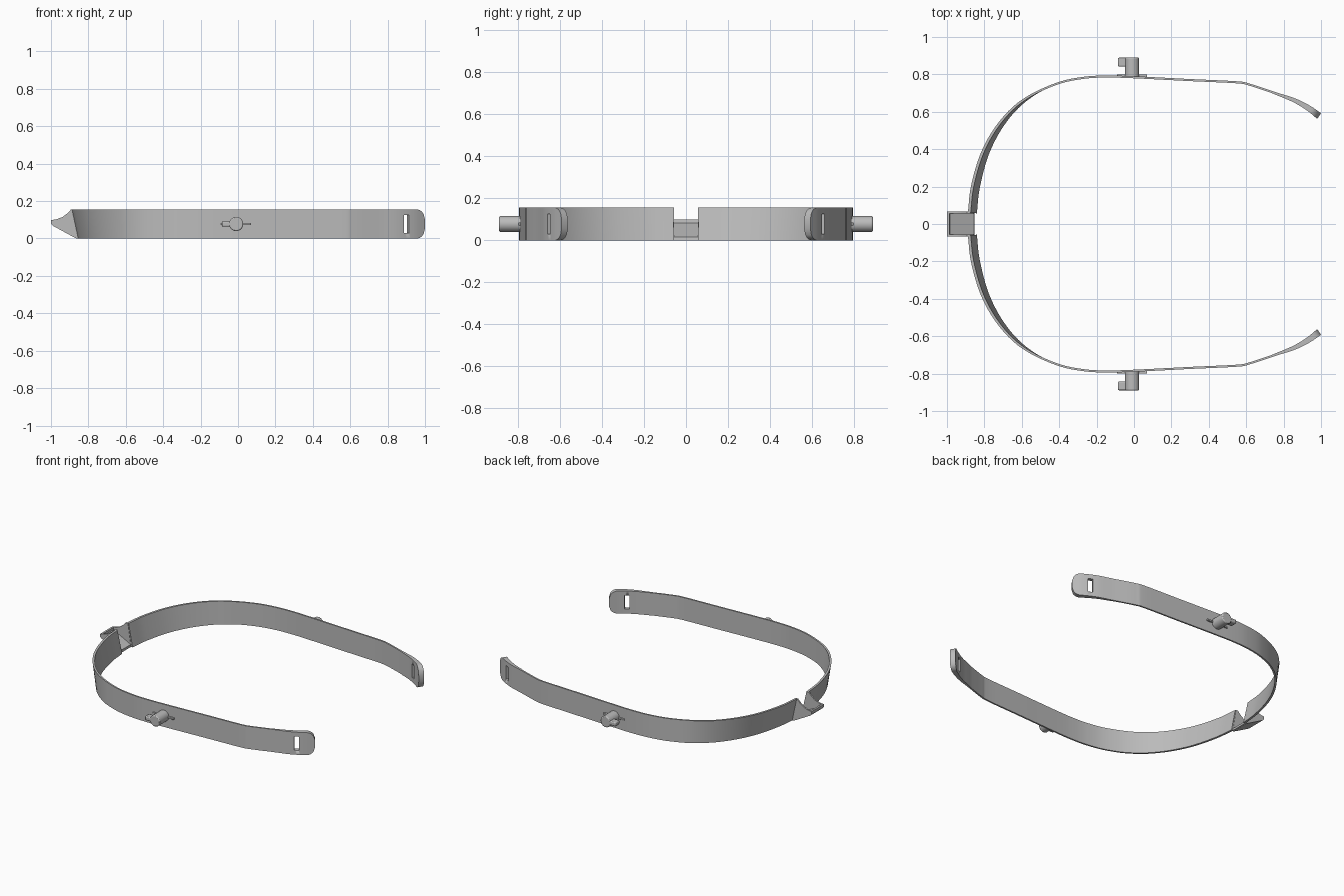
import bpy, bmesh, math
from mathutils import Vector

if bpy.data.objects.get("Cube"):
    bpy.data.objects.remove(bpy.data.objects["Cube"])

H = 0.155          # band height
MID = H / 2

grey = bpy.data.materials.new("plain_grey")
grey.use_nodes = True
grey.diffuse_color = (0.5, 0.5, 0.5, 1)
grey.node_tree.nodes["Principled BSDF"].inputs["Base Color"].default_value = (0.5, 0.5, 0.5, 1)


def finish(name, bm, mirror=True, bevel=0):
    """Turn a bmesh into a shaded object, optionally bevelled and mirrored across y."""
    bmesh.ops.recalc_face_normals(bm, faces=bm.faces)
    mesh = bpy.data.meshes.new(name)
    bm.to_mesh(mesh)
    bm.free()
    mesh.materials.append(grey)
    ob = bpy.data.objects.new(name, mesh)
    bpy.context.collection.objects.link(ob)
    bpy.ops.object.select_all(action="DESELECT")
    ob.select_set(True)
    bpy.context.view_layer.objects.active = ob
    bpy.ops.object.shade_smooth_by_angle(angle=math.radians(30))
    if bevel:
        mod = ob.modifiers.new("soft_edges", "BEVEL")
        mod.width, mod.segments, mod.limit_method = bevel, 2, "ANGLE"
    if mirror:
        ob.modifiers.new("other_side", "MIRROR").use_axis = (False, True, False)
    return ob


def box_mesh(lo, hi):
    bm = bmesh.new()
    bmesh.ops.create_cube(bm, size=1)
    for v in bm.verts:
        v.co = Vector([a + (b - a) * (c + 0.5) for a, b, c in zip(lo, hi, v.co)])
    return bm


def slab(name, profile, y0, y1, mirror):
    """Extrude an x-z profile along y."""
    bm = bmesh.new()
    face = bm.faces.new([bm.verts.new((x, y0, z)) for x, z in profile])
    new = bmesh.ops.extrude_face_region(bm, geom=[face])["geom"]
    bmesh.ops.translate(bm, vec=(0, y1 - y0, 0),
                        verts=[g for g in new if isinstance(g, bmesh.types.BMVert)])
    return finish(name, bm, mirror)


def ramp(value, start, end):
    return max(0.0, min(1.0, (value - start) / (end - start)))


# Outer outline of one half of the band, seen from above
outline = [Vector(p) for p in (
    (-0.888, 0.062), (-0.872, 0.2), (-0.825, 0.365), (-0.755, 0.5), (-0.66, 0.615),
    (-0.55, 0.695), (-0.4, 0.76), (-0.27, 0.787), (-0.15, 0.794), (0, 0.79),
    (0.3, 0.775), (0.55, 0.763), (0.62, 0.75), (0.76, 0.704), (0.86, 0.672),
    (0.94, 0.633), (1.0, 0.592))]


def smooth_path(pts, steps):
    """Catmull-Rom resampling."""
    ends = [2 * pts[0] - pts[1]] + pts + [2 * pts[-1] - pts[-2]]
    out = []
    for a, b, c, d in zip(ends, ends[1:], ends[2:], ends[3:]):
        for i in range(steps):
            t = i / steps
            out.append(0.5 * (2 * b + (c - a) * t + (2 * a - 5 * b + 4 * c - d) * t * t
                              + (3 * b - a - 3 * c + d) * t ** 3))
    return out + [pts[-1]]


# Band: leaning at the back, thickening and rounded off at the tips
path = smooth_path(outline, 8)
tip_radius = 0.055
bm = bmesh.new()
rings = []
for i, p in enumerate(path):
    tangent = (path[min(i + 1, len(path) - 1)] - path[max(i - 1, 0)]).normalized()
    inward = Vector((tangent.y, -tangent.x))
    thick = 0.011 + 0.004 * ramp(p.x, -0.5, -0.85) + 0.025 * ramp(p.x, 0.74, 1)
    lean = 0.033 * ramp(p.x, -0.5, -0.87)
    left = min((path[-1] - p).length, tip_radius)
    cut = tip_radius - math.sqrt(tip_radius ** 2 - (tip_radius - left) ** 2)
    ring = []
    for offset, z in ((0, cut), (0, H - cut), (thick, H - cut), (thick, cut)):
        q = p + inward * (offset + lean * (1 - z / H))
        ring.append(bm.verts.new((q.x, q.y, z)))
    rings.append(ring)
for a, b in zip(rings, rings[1:]):
    for k in range(4):
        n = (k + 1) % 4
        bm.faces.new((a[k], a[n], b[n], b[k]))
bm.faces.new(rings[0])
bm.faces.new(rings[-1])
band = finish("head_band", bm, mirror=False)

# Strap slot cut through the tip, then the band is mirrored
cutter = finish("slot_cutter", box_mesh((-0.015, -0.1, -0.047), (0.015, 0.1, 0.047)), mirror=False)
cutter.location = (0.9, 0.65, MID)
cutter.rotation_euler.z = -0.45
cutter.hide_render = True
bpy.context.view_layer.update()
cut = band.modifiers.new("strap_slot", "BOOLEAN")
cut.operation, cut.object, cut.solver = "DIFFERENCE", cutter, "EXACT"
bpy.context.view_layer.objects.active = band
bpy.ops.object.modifier_apply(modifier=cut.name)
bpy.data.objects.remove(cutter)
band.modifiers.new("other_side", "MIRROR").use_axis = (False, True, False)

# Rear clip: two curved cheeks and a sloping tray with a lip
slab("clip_cheek", [(-0.853, 0), (-0.865, 0), (-0.99, 0.068), (-1, 0.078), (-1, 0.098),
                    (-0.97, 0.103), (-0.94, 0.114), (-0.915, 0.132), (-0.893, H), (-0.876, H)],
     0.057, 0.067, True)
slab("clip_tray", [(-0.853, 0), (-0.865, 0), (-0.99, 0.068), (-1, 0.078), (-1, 0.098),
                   (-0.987, 0.098), (-0.985, 0.082), (-0.855, 0.016)],
     -0.058, 0.058, False)

# Side pegs with a hooked end and a thin rib on the band
bm = bmesh.new()
bmesh.ops.create_cone(bm, cap_ends=True, segments=32, radius1=0.038, radius2=0.038, depth=0.105)
for v in bm.verts:
    v.co = Vector((v.co.x - 0.01, v.co.z + 0.8375, v.co.y + MID))
finish("side_peg", bm, bevel=0.006)
finish("peg_hook", box_mesh((-0.086, 0.842, MID - 0.014), (-0.02, 0.889, MID + 0.014)), bevel=0.006)
finish("peg_rib", box_mesh((-0.09, 0.786, MID - 0.006), (0.07, 0.8, MID + 0.006)), bevel=0.002)
